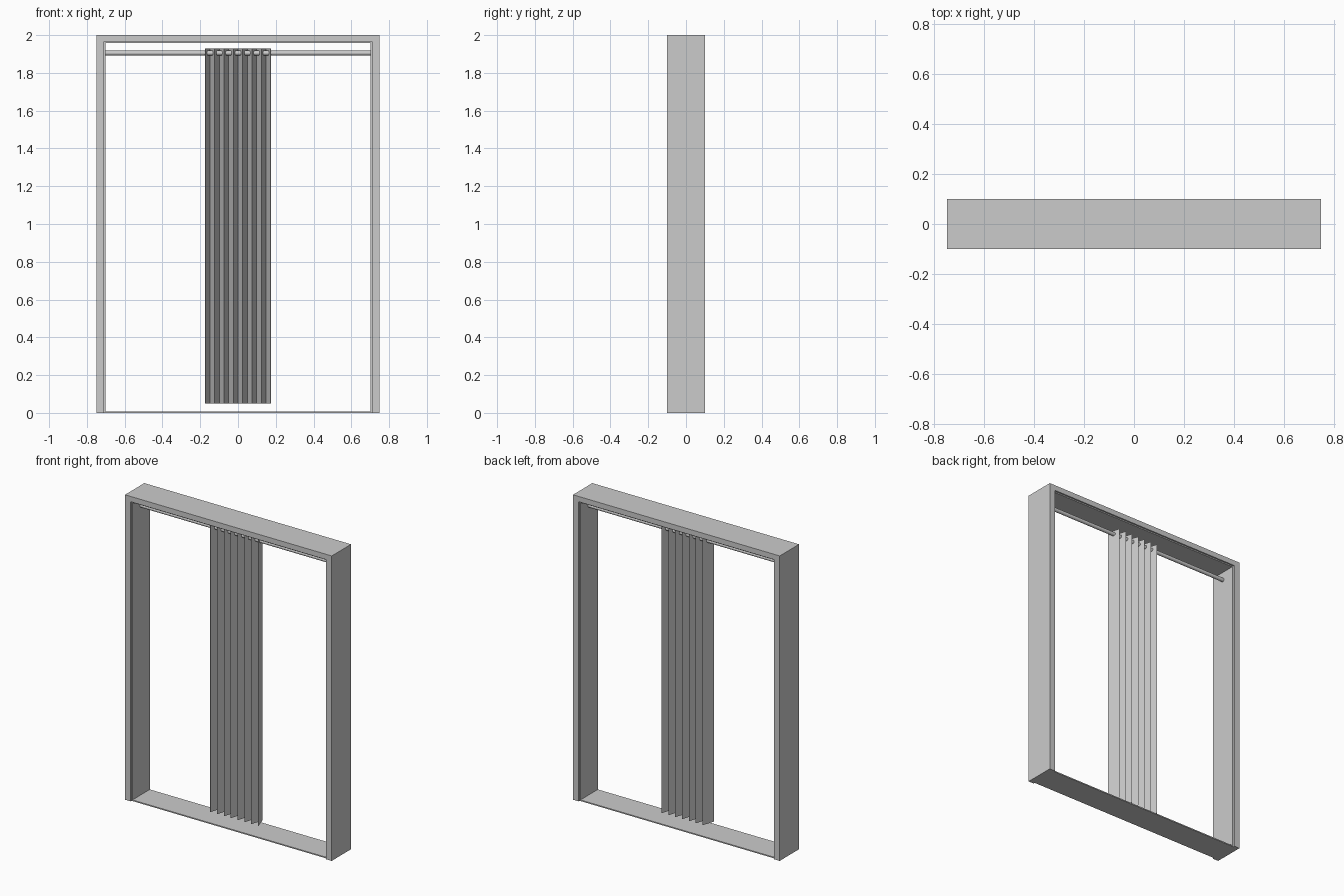
import bpy, bmesh
from mathutils import Matrix

cube = bpy.data.objects.get("Cube")
if cube:
    bpy.data.objects.remove(cube, do_unlink=True)

grey = bpy.data.materials.new("light_grey")
grey.use_nodes = True
colour = (0.6, 0.6, 0.6, 1)
grey.diffuse_color = colour
grey.node_tree.nodes["Principled BSDF"].inputs["Base Color"].default_value = colour


def add_object(name, bm):
    mesh = bpy.data.meshes.new(name)
    bm.to_mesh(mesh)
    bm.free()
    mesh.materials.append(grey)
    ob = bpy.data.objects.new(name, mesh)
    bpy.context.collection.objects.link(ob)
    return ob


def box(name, x0, x1, z0, z1, y):
    """Box spanning x0..x1 and z0..z1, centred in depth with half depth y."""
    bm = bmesh.new()
    bmesh.ops.create_cube(bm, size=1)
    bmesh.ops.scale(bm, vec=(x1 - x0, 2 * y, z1 - z0), verts=bm.verts)
    bmesh.ops.translate(bm, vec=((x0 + x1) / 2, 0, (z0 + z1) / 2), verts=bm.verts)
    return add_object(name, bm)


half_w, height, depth = 0.75, 2.0, 0.1
jamb, header, lining = 0.04, 0.035, 0.0075
inner = half_w - jamb
lining_depth = depth - 0.01

# Outer frame: header across the top, two jambs down to the floor
box("frame_header", -half_w, half_w, height - header, height, depth)
for side, s in (("left", 1), ("right", -1)):
    xs = sorted((s * inner, s * half_w))
    box(side + "_jamb", *xs, 0, height - header, depth)
    # Thin lining, set back slightly from the frame faces
    xs = sorted((s * (inner - lining), s * inner))
    box(side + "_lining", *xs, 0, height - header, lining_depth)
box("top_lining", -inner + lining, inner - lining,
    height - header - lining, height - header, lining_depth)
box("sill", -inner + lining, inner - lining, 0, lining, lining_depth)

# Curtain rod
rod_z = 1.905
bm = bmesh.new()
bmesh.ops.create_cone(bm, cap_ends=True, segments=16, radius1=0.0125,
                      radius2=0.0125, depth=2 * (inner - lining))
bmesh.ops.transform(bm, matrix=Matrix.Translation((0, 0, rod_z))
                    @ Matrix.Rotation(1.5708, 4, "Y"), verts=bm.verts)
rod = add_object("curtain_rod", bm)
for p in rod.data.polygons:
    p.use_smooth = len(p.vertices) == 4

# Gathered curtain: a zigzag of flat pleats
pleats, half_curtain, fold = 14, 0.173, 0.04
bm = bmesh.new()
previous = None
for i in range(pleats + 1):
    x = half_curtain * (2 * i / pleats - 1)
    y = fold if i % 2 else -fold
    pair = [bm.verts.new((x, y, z)) for z in (0.05, 1.93)]
    if previous:
        bm.faces.new((previous[0], pair[0], pair[1], previous[1]))
    previous = pair
curtain = add_object("curtain", bm)
thick = curtain.modifiers.new("cloth_thickness", "SOLIDIFY")
thick.thickness = 0.002
thick.offset = 0
